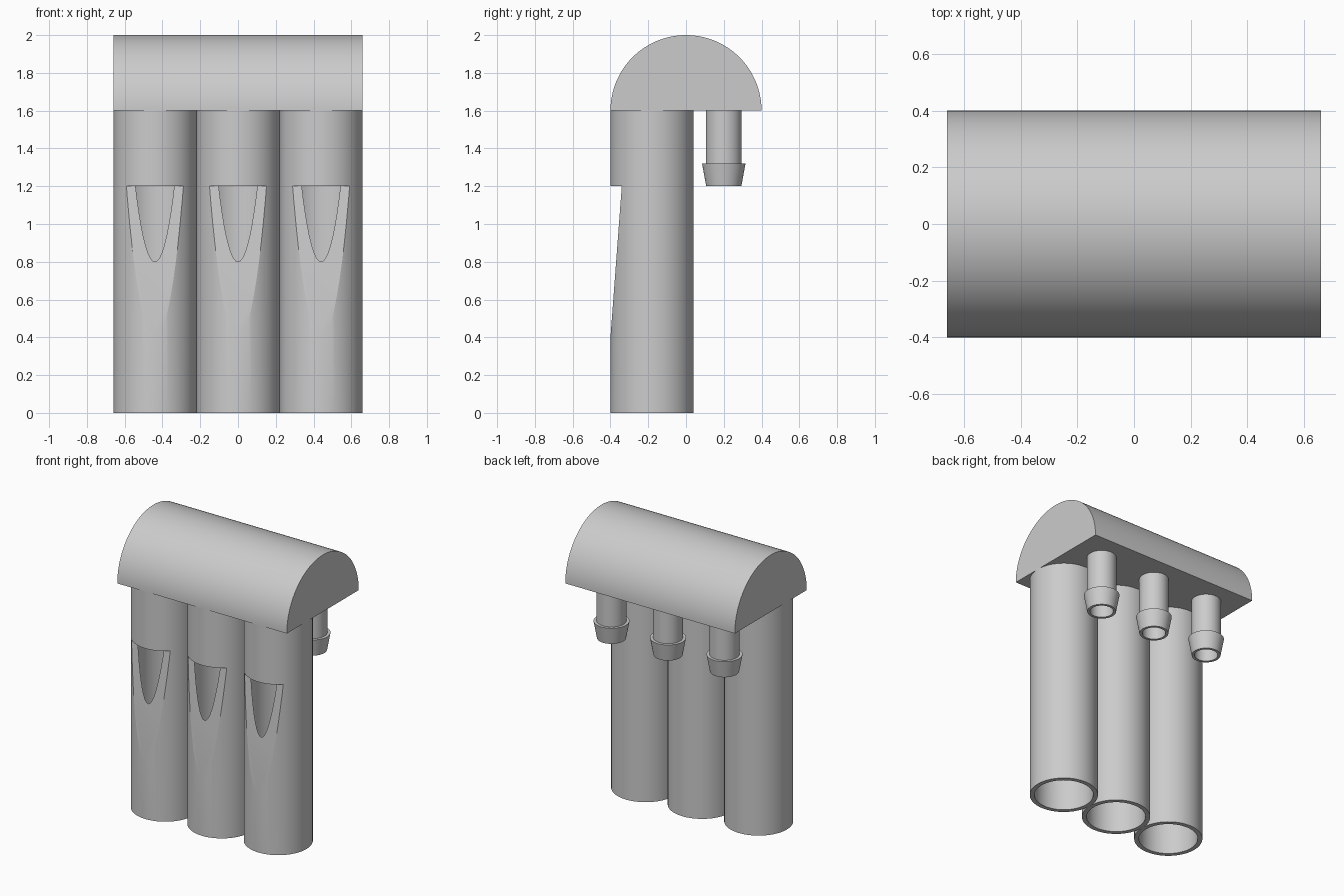
import bpy, bmesh, math

cube = bpy.data.objects.get("Cube")
if cube:
    bpy.data.objects.remove(cube, do_unlink=True)

SPACING = 0.44
PIPE_Y, BARB_Y = -0.18, 0.2
CAP_Z, MOUTH_Z = 1.6, 1.2

grey = bpy.data.materials.new("plain grey")
grey.use_nodes = True
grey.diffuse_color = (0.6, 0.6, 0.6, 1)
grey.node_tree.nodes["Principled BSDF"].inputs["Base Color"].default_value = (0.6, 0.6, 0.6, 1)


def finish(name, bm):
    bmesh.ops.recalc_face_normals(bm, faces=bm.faces)
    mesh = bpy.data.meshes.new(name)
    bm.to_mesh(mesh)
    bm.free()
    mesh.materials.append(grey)
    ob = bpy.data.objects.new(name, mesh)
    bpy.context.collection.objects.link(ob)
    return ob


def activate(ob):
    bpy.ops.object.select_all(action='DESELECT')
    ob.select_set(True)
    bpy.context.view_layer.objects.active = ob


def smooth(ob):
    activate(ob)
    bpy.ops.object.shade_smooth_by_angle(angle=math.radians(25))


def lathe(name, profile, segments):
    """Spin a closed (radius, z) outline about the z axis."""
    bm = bmesh.new()
    rings = []
    for i in range(segments):
        a = 2 * math.pi * i / segments
        rings.append([bm.verts.new((r * math.cos(a), r * math.sin(a), z)) for r, z in profile])
    n = len(profile)
    for i in range(segments):
        a, b = rings[i], rings[(i + 1) % segments]
        for j in range(n):
            k = (j + 1) % n
            bm.faces.new((a[j], b[j], b[k], a[k]))
    return finish(name, bm)


def prism(name, outline, half_width):
    """Extrude a (y, z) outline along x."""
    bm = bmesh.new()
    face = bm.faces.new([bm.verts.new((-half_width, y, z)) for y, z in outline])
    out = bmesh.ops.extrude_face_region(bm, geom=[face])
    verts = [g for g in out["geom"] if isinstance(g, bmesh.types.BMVert)]
    bmesh.ops.translate(bm, verts=verts, vec=(2 * half_width, 0, 0))
    return finish(name, bm)


def repeat(ob, names, y):
    for i, name in enumerate(names):
        part = ob if i == 0 else ob.copy()
        if i:
            bpy.context.collection.objects.link(part)
        part.name = name
        part.location = ((i - 1) * SPACING, y, 0)


# Half-round wind chest on top
arc = [(0.4 * math.cos(math.pi * i / 64), CAP_Z + 0.4 * math.sin(math.pi * i / 64)) for i in range(65)]
smooth(prism("wind_chest", arc, 0.66))

# Hollow pipe with a sloping mouth cut into its front
pipe = lathe("pipe", [(0.22, 0), (0.22, CAP_Z), (0.19, CAP_Z), (0.19, 0)], 96)
wedge = prism("mouth_cutter", [(-0.16, MOUTH_Z), (-0.235, 0.2), (-0.5, 0.2), (-0.5, MOUTH_Z)], 0.3)
wedge.hide_render = True
activate(pipe)
cut = pipe.modifiers.new("mouth", 'BOOLEAN')
cut.operation = 'DIFFERENCE'
cut.solver = 'EXACT'
cut.object = wedge
bpy.ops.object.modifier_apply(modifier=cut.name)
bpy.data.objects.remove(wedge, do_unlink=True)
# Keep the shallow edges of the mouth crisp against the round wall
activate(pipe)
bpy.ops.object.shade_smooth_by_angle(angle=math.radians(15))
repeat(pipe, ("right_pipe", "middle_pipe", "left_pipe"), PIPE_Y)

# Hose barbs hanging behind the pipes
barb = lathe("barb", [(0.095, CAP_Z), (0.095, 1.32), (0.115, 1.32), (0.093, MOUTH_Z),
                      (0.075, MOUTH_Z), (0.075, CAP_Z)], 48)
smooth(barb)
repeat(barb, ("right_hose_barb", "middle_hose_barb", "left_hose_barb"), BARB_Y)
